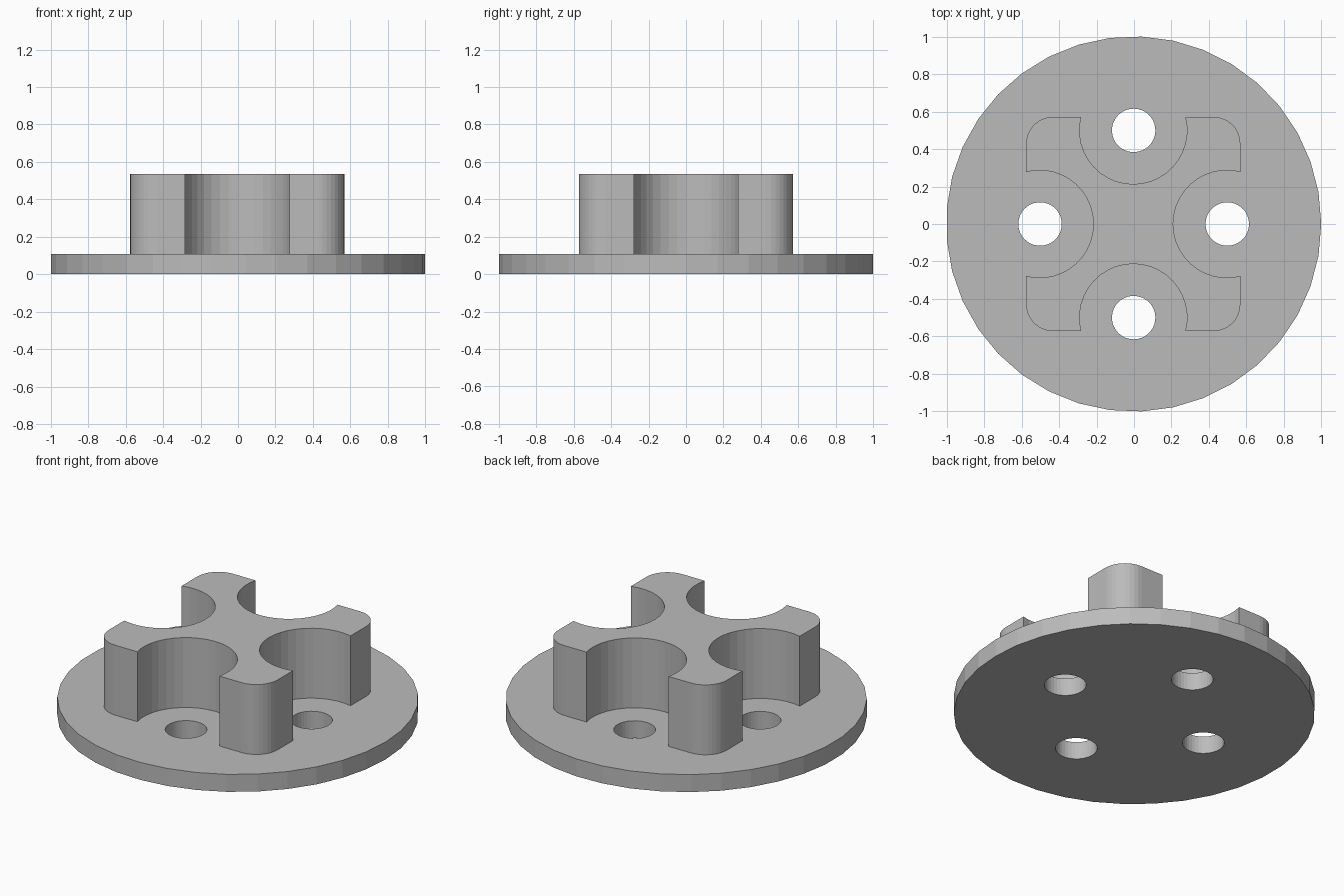
import bpy
import bmesh
from math import asin, cos, sin, pi
from mathutils import Vector, Matrix

cube = bpy.data.objects.get("Cube")
if cube:
    bpy.data.objects.remove(cube, do_unlink=True)

PLATE_TOP = 0.107
BLOCK_TOP = 0.535
HOLE_OFFSET = 0.5

grey = bpy.data.materials.new("plain_grey")
grey.diffuse_color = (0.5, 0.5, 0.5, 1)
grey.use_nodes = True
grey.node_tree.nodes["Principled BSDF"].inputs["Base Color"].default_value = (0.5, 0.5, 0.5, 1)


def arc(cx, cy, radius, start, end, steps):
    """Points along an arc, both ends included."""
    angles = [start + (end - start) * i / steps for i in range(steps + 1)]
    return [Vector((cx + radius * cos(a), cy + radius * sin(a), 0)) for a in angles]


def circle(cx, cy, radius, sides):
    return arc(cx, cy, radius, 0, 2 * pi, sides)[:-1]


def extrude_outline(name, loops, bottom, top):
    """Fill an outline (first loop) minus its holes and extrude it upward."""
    bm = bmesh.new()
    edges = []
    for loop in loops:
        verts = [bm.verts.new((p.x, p.y, bottom)) for p in loop]
        edges += [bm.edges.new((v, verts[i - 1])) for i, v in enumerate(verts)]
    bmesh.ops.triangle_fill(bm, edges=edges, use_beauty=True, normal=(0, 0, 1))
    result = bmesh.ops.extrude_face_region(bm, geom=bm.faces[:], use_keep_orig=True)
    new_verts = [g for g in result["geom"] if isinstance(g, bmesh.types.BMVert)]
    bmesh.ops.translate(bm, verts=new_verts, vec=(0, 0, top - bottom))
    bmesh.ops.recalc_face_normals(bm, faces=bm.faces[:])
    mesh = bpy.data.meshes.new(name)
    bm.to_mesh(mesh)
    bm.free()
    mesh.materials.append(grey)
    obj = bpy.data.objects.new(name, mesh)
    bpy.context.collection.objects.link(obj)
    return obj


# Round base plate with four through holes
holes = [circle(HOLE_OFFSET * cos(k * pi / 2), HOLE_OFFSET * sin(k * pi / 2), 0.116, 37)
         for k in range(4)]
plate = extrude_outline("base_plate", [circle(0, 0, 1.0018, 37)] + holes, 0, PLATE_TOP)
plate.location.x = -0.0018

# Cross-shaped block: rounded square with a scallop cut around each hole
HALF, CORNER, SCALLOP = 0.572, 0.143, 0.287
lip = asin((HALF - HOLE_OFFSET) / SCALLOP)
inner = HALF - CORNER
quarter = arc(inner, inner, CORNER, 0, pi / 2, 9)
quarter += arc(0, HOLE_OFFSET, SCALLOP, lip, -pi - lip, 22)
outline = []
for k in range(4):
    turn = Matrix.Rotation(k * pi / 2, 3, "Z")
    outline += [turn @ p for p in quarter]
block = extrude_outline("scalloped_block", [outline], PLATE_TOP - 0.01, BLOCK_TOP)
block.location.x = -0.004
